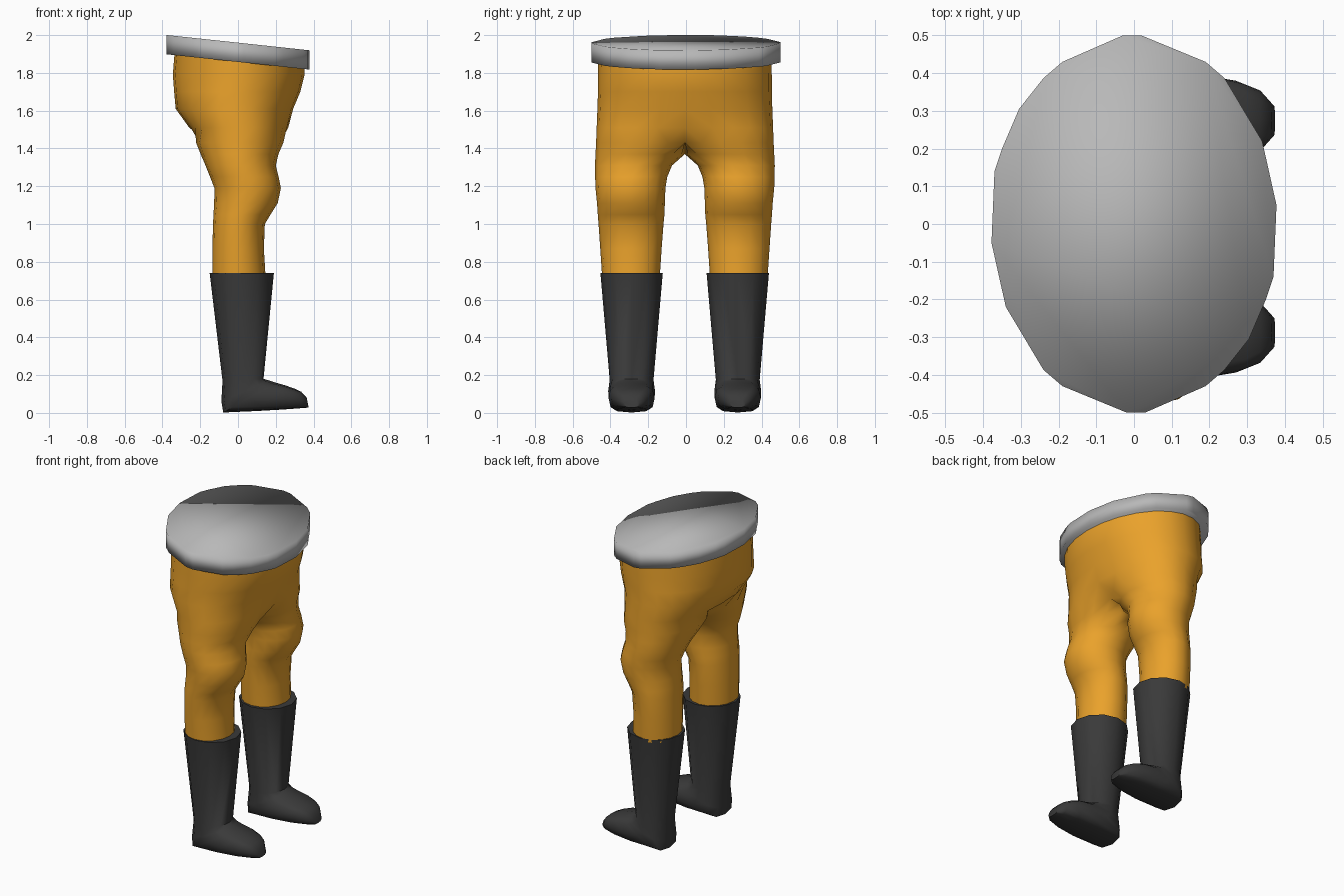
import bpy, bmesh
from math import cos, sin, pi, copysign

if "Cube" in bpy.data.objects:
    bpy.data.objects.remove(bpy.data.objects["Cube"])


def material(name, rgb):
    m = bpy.data.materials.new(name)
    m.diffuse_color = (*rgb, 1)
    m.use_nodes = True
    m.node_tree.nodes["Principled BSDF"].inputs["Base Color"].default_value = m.diffuse_color
    return m


def power(v, e):
    return copysign(abs(v) ** e, v) if abs(v) > 1e-6 else 0.0


def loft(name, rings, cap_start, cap_end, mat, mirror=False, y=0):
    bm = bmesh.new()
    rows = [[bm.verts.new(p) for p in ring] for ring in rings]
    n = len(rows[0])
    for a, b in zip(rows, rows[1:]):
        for i in range(n):
            j = (i + 1) % n
            quad = (a[i], a[j], b[j], b[i])
            # faces on the mirror plane would end up inside
            if not (mirror and all(v.co.y < 1e-5 for v in quad)):
                bm.faces.new(quad)
    if cap_start:
        bm.faces.new(rows[0][::-1])
    if cap_end:
        bm.faces.new(rows[-1])
    bmesh.ops.delete(bm, geom=[v for v in bm.verts if not v.link_faces], context='VERTS')
    bmesh.ops.recalc_face_normals(bm, faces=bm.faces)
    me = bpy.data.meshes.new(name)
    bm.to_mesh(me)
    bm.free()
    ob = bpy.data.objects.new(name, me)
    bpy.context.collection.objects.link(ob)
    ob.location.y = y
    me.materials.append(mat)
    me.shade_smooth()
    if mirror:
        mod = ob.modifiers.new("mirror", 'MIRROR')
        mod.use_axis = (False, True, False)
        mod.merge_threshold = 0.0005
    return ob


# belt: sloping slab with a faceted oval outline
half = [(.378, .05), (.34, .22), (.24, .387), (.19, .43), (.02, .5), (-.03, .5),
        (-.19, .43), (-.24, .387), (-.305, .305), (-.35, .2), (-.37, .14)]
oval = half + [(-x, -y) for x, y in half]
loft("belt", [[(x, y, z - .107 * x) for x, y in oval] for z in (1.858, 1.96)], True, True,
     material("grey", (.48, .48, .48)))


# trousers: half a pelvis flowing into one leg, mirrored
def pelvis_ring(z, back, front, out, e, slope=0):
    cx, rx = (front + back) / 2, (front - back) / 2
    pts = []
    for k in range(16):  # 13 points round the outside, 3 hidden on the mirror plane
        a = pi * min(k, 12) / 12
        x = cx + rx * (power(cos(a), e) if k < 13 else (k - 14) / 2)
        y = out * power(sin(a), e) if 0 < k < 12 else 0
        pts.append((x, y, z - slope * x))
    return pts[2:] + pts[:2]


def leg_ring(z, back, front, cy, out, inner):
    cx, rx = (front + back) / 2, (front - back) / 2
    pts = []
    for i in range(16):
        s = sin(pi * i / 8)
        y = cy + s * (out if s > 0 else inner)
        pts.append((cx + rx * cos(pi * i / 8), y if y > 1e-4 else 0, z))
    return pts


pelvis = [  # z, back x, front x, half width, squareness, slope
    (1.88, -.335, .35, .458, 1, .107),
    (1.79, -.345, .352, .46, 1),
    (1.70, -.338, .33, .46, .97),
    (1.61, -.33, .292, .463, .93),
    (1.51, -.258, .266, .467, .87)]
leg = [  # z, back x, front x, centre y, outer radius, inner radius
    (1.43, -.222, .24, .19, .28, .27),
    (1.37, -.198, .214, .21, .263, .21),
    (1.31, -.172, .2, .25, .226, .182),
    (1.25, -.148, .215, .275, .2, .182),
    (1.19, -.125, .227, .283, .19, .18),
    (1.11, -.126, .21, .283, .182, .177),
    (1.05, -.13, .172, .283, .178, .175),
    (1.00, -.132, .142, .283, .174, .17),
    (.87, -.136, .137, .283, .165, .16),
    (.72, -.136, .146, .283, .155, .15)]
loft("trousers", [pelvis_ring(*r) for r in pelvis] + [leg_ring(*r) for r in leg],
     False, False, material("orange", (.82, .36, .024)), True, -.006)


# boots: rings swing from level at the shaft to upright at the toe
def boot_ring(x0, z0, x1, z1, w, e):
    n, pts = 12, []
    for i in range(n):
        a = 2 * pi * i / n
        t = .5 + .5 * power(cos(a), e)
        pts.append((x0 + t * (x1 - x0), .281 + w * power(sin(a), e), z0 + t * (z1 - z0)))
    return pts


boot = [  # heel/sole point, front/top point, half width, squareness
    (-.15, .74, .19, .74, .165, 1),
    (-.082, .17, .135, .18, .116, .9),
    (-.088, .06, .165, .172, .124, .8),
    (-.078, .002, .2, .16, .122, .65),
    (.1, .01, .25, .146, .122, .6),
    (.24, .018, .3, .128, .106, .6),
    (.335, .025, .335, .112, .08, .65),
    (.374, .028, .364, .08, .042, .65)]
boots = loft("boots", [boot_ring(*r) for r in boot], True, True,
             material("charcoal", (.042, .042, .042)), True, -.007)
bpy.context.view_layer.objects.active = boots
boots.select_set(True)
bpy.ops.object.shade_smooth_by_angle(angle=1.0)
